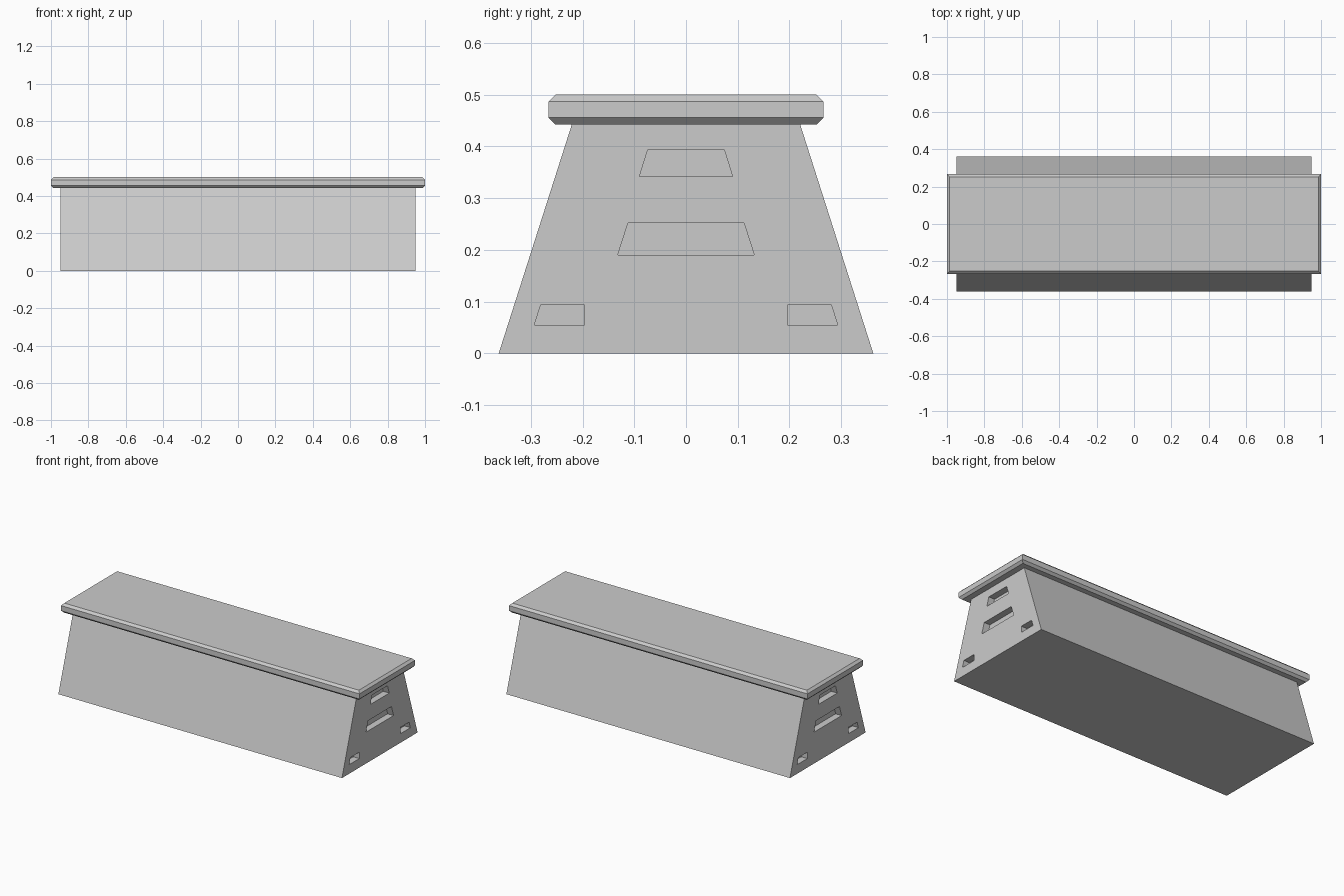
import bpy, bmesh

if "Cube" in bpy.data.objects:
    bpy.data.objects.remove(bpy.data.objects["Cube"])


def finish(name, bm):
    bmesh.ops.recalc_face_normals(bm, faces=bm.faces[:])
    mesh = bpy.data.meshes.new(name)
    bm.to_mesh(mesh)
    bm.free()
    obj = bpy.data.objects.new(name, mesh)
    bpy.context.collection.objects.link(obj)
    return obj


def add_prism(bm, profile, x0, x1):
    """Extrude a (y, z) outline along x."""
    face = bm.faces.new([bm.verts.new((x0, y, z)) for y, z in profile])
    ext = bmesh.ops.extrude_face_region(bm, geom=[face])["geom"]
    verts = [g for g in ext if isinstance(g, bmesh.types.BMVert)]
    bmesh.ops.translate(bm, verts=verts, vec=(x1 - x0, 0, 0))


# Tapered box body
bm = bmesh.new()
add_prism(bm, [(-0.362, 0), (0.362, 0), (0.2205, 0.443), (-0.2205, 0.443)], -0.95, 0.95)
body = finish("tapered_body", bm)

# Hand slots and foot notches, recessed in both ends
foot = [(0.196, 0.055), (0.293, 0.055), (0.281, 0.093), (0.196, 0.093)]
slots = [
    [(-0.09, 0.342), (0.09, 0.342), (0.074, 0.393), (-0.074, 0.393)],
    [(-0.132, 0.19), (0.132, 0.19), (0.112, 0.252), (-0.112, 0.252)],
    foot,
    [(-y, z) for y, z in foot],
]
depth = 0.04
bm = bmesh.new()
for side in (-1, 1):
    for outline in slots:
        add_prism(bm, outline, side * (0.95 - depth), side * 1.05)
cutter = finish("slot_cutter", bm)
cutter.hide_render = True
cutter.hide_set(True)
cut = body.modifiers.new("slots", "BOOLEAN")
cut.operation = "DIFFERENCE"
cut.solver = "EXACT"
cut.object = cutter

# Lid with chamfered top and bottom rims
bm = bmesh.new()
bmesh.ops.create_cube(bm, size=1)
for v in bm.verts:
    v.co = (v.co.x * 2, v.co.y * 0.532, v.co.z * 0.058 + 0.471)
rims = [e for e in bm.edges if abs(e.verts[0].co.z - e.verts[1].co.z) < 1e-4]
bmesh.ops.bevel(bm, geom=rims, offset=0.0135, segments=1, affect="EDGES")
finish("lid", bm)
